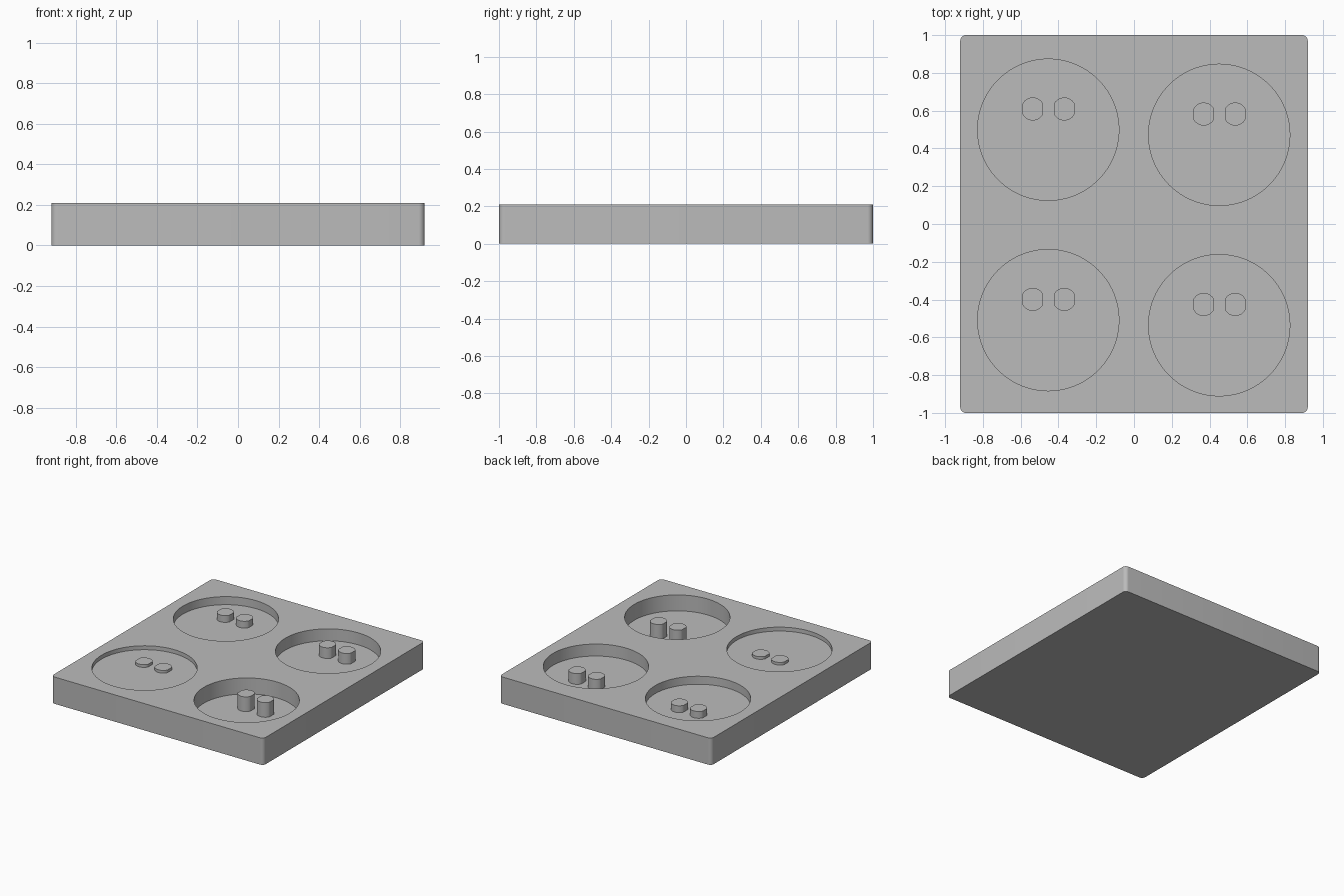
import bpy, bmesh, math

if "Cube" in bpy.data.objects:
    bpy.data.objects.remove(bpy.data.objects["Cube"])

HEIGHT = 0.21
HOLE_R = 0.374
PEG_R, PEG_HALF_W = 0.061, 0.055
# well centre x, y and depth
WELLS = [(-0.454, -0.509, 0.031), (-0.454, 0.499, 0.063),
         (0.451, 0.472, 0.094), (0.451, -0.536, 0.125)]

grey = bpy.data.materials.new("grey")
grey.diffuse_color = (0.5, 0.5, 0.5, 1)
grey.use_nodes = True
grey.node_tree.nodes["Principled BSDF"].inputs["Base Color"].default_value = grey.diffuse_color


def circle(cx, cy, r, n):
    return [(cx + r * math.cos(2 * math.pi * i / n),
             cy + r * math.sin(2 * math.pi * i / n)) for i in range(n)]


def rounded_rect(hx, hy, r, n=8):
    pts = []
    for q, (sx, sy) in enumerate([(1, 1), (-1, 1), (-1, -1), (1, -1)]):
        for i in range(n + 1):
            a = math.pi / 2 * (q + i / n)
            pts.append((sx * (hx - r) + r * math.cos(a),
                        sy * (hy - r) + r * math.sin(a)))
    return pts


def peg_outline(cx, cy, n=16):
    # circle with flattened left and right sides
    a0 = math.acos(PEG_HALF_W / PEG_R)
    pts = []
    for start in (a0, math.pi + a0):
        for i in range(n + 1):
            a = start + (math.pi - 2 * a0) * i / n
            pts.append((cx + PEG_R * math.cos(a), cy + PEG_R * math.sin(a)))
    return pts


def prism(name, outline, z0, z1):
    bm = bmesh.new()
    face = bm.faces.new([bm.verts.new((x, y, z0)) for x, y in outline])
    top = bmesh.ops.extrude_face_region(bm, geom=[face])["geom"]
    verts = [v for v in top if isinstance(v, bmesh.types.BMVert)]
    bmesh.ops.translate(bm, verts=verts, vec=(0, 0, z1 - z0))
    bmesh.ops.recalc_face_normals(bm, faces=bm.faces)
    mesh = bpy.data.meshes.new(name)
    bm.to_mesh(mesh)
    bm.free()
    mesh.materials.append(grey)
    obj = bpy.data.objects.new(name, mesh)
    bpy.context.collection.objects.link(obj)
    return obj


def activate(obj):
    bpy.ops.object.select_all(action='DESELECT')
    obj.select_set(True)
    bpy.context.view_layer.objects.active = obj


# Plate with rounded vertical corners
plate = prism("plate", rounded_rect(0.92, 1.0, 0.03), 0, HEIGHT)
parts = [plate]

for k, (x, y, depth) in enumerate(WELLS, 1):
    floor = HEIGHT - depth
    # Round well sunk into the plate
    cutter = prism("well_cutter", circle(x, y, HOLE_R, 96), floor, HEIGHT + 0.1)
    cutter.hide_render = True
    mod = plate.modifiers.new("well", 'BOOLEAN')
    mod.operation, mod.solver, mod.object = 'DIFFERENCE', 'EXACT', cutter
    activate(plate)
    bpy.ops.object.modifier_apply(modifier=mod.name)
    bpy.data.objects.remove(cutter)
    # Pair of pegs standing on the well floor, just below the rim
    for side, dx in (("left", -0.082), ("right", 0.085)):
        parts.append(prism(f"peg_{k}_{side}", peg_outline(x + dx, y + 0.11),
                           floor - 0.005, HEIGHT - 0.01))

for obj in parts:
    activate(obj)
    bpy.ops.object.shade_smooth_by_angle(angle=math.radians(30))
